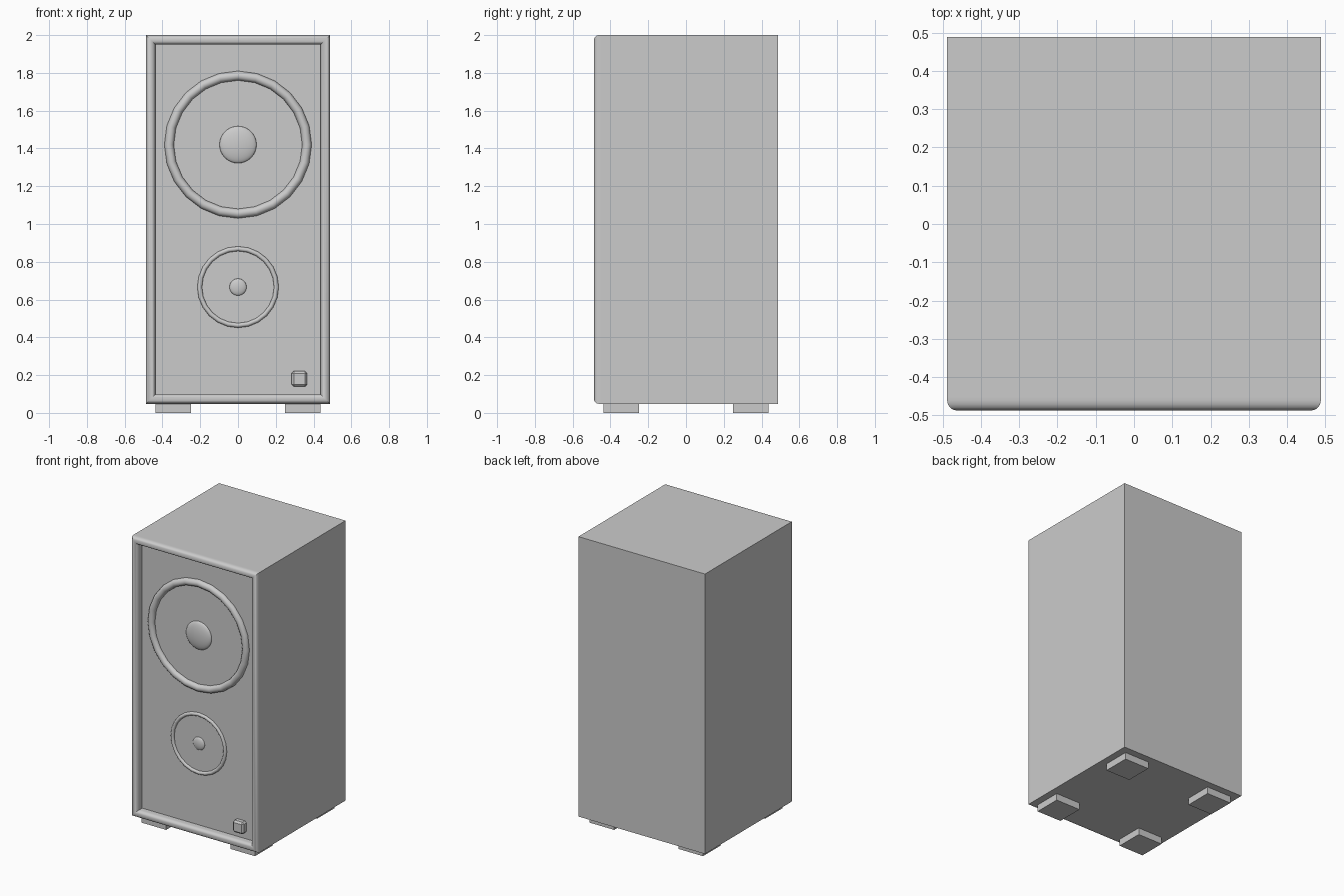
import bpy, bmesh
from math import sin, cos, pi, radians

if "Cube" in bpy.data.objects:
    bpy.data.objects.remove(bpy.data.objects["Cube"])

PANEL_Y = -0.43


def smooth(obj, angle=35):
    bpy.ops.object.select_all(action='DESELECT')
    obj.select_set(True)
    bpy.context.view_layer.objects.active = obj
    bpy.ops.object.shade_smooth_by_angle(angle=radians(angle))


def box(name, center, size):
    bpy.ops.mesh.primitive_cube_add(size=1, location=center)
    obj = bpy.context.object
    obj.name = name
    obj.scale = size
    bpy.ops.object.transform_apply(location=False, rotation=False, scale=True)
    return obj


# Cabinet: rectangular loops follow the side wall, half-round rim and sunken panel
def cabinet():
    hx, hz, cz = 0.488, 0.976, 1.024
    profile = [(0, 0.488), (0, -0.45)]
    steps = 8
    for i in range(steps + 1):
        a = pi * i / steps
        profile.append((0.025 - 0.025 * cos(a), -0.461 - 0.026 * sin(a)))
    profile.append((0.05, PANEL_Y))
    bm = bmesh.new()
    loops = []
    for inset, y in profile:
        x, z = hx - inset, hz - inset
        loops.append([bm.verts.new((sx * x, y, cz + sz * z))
                      for sx, sz in ((-1, -1), (1, -1), (1, 1), (-1, 1))])
    for a, b in zip(loops, loops[1:]):
        for i in range(4):
            j = (i + 1) % 4
            bm.faces.new((a[i], a[j], b[j], b[i]))
    bm.faces.new(loops[0])
    bm.faces.new(loops[-1])
    bmesh.ops.recalc_face_normals(bm, faces=bm.faces)
    mesh = bpy.data.meshes.new("cabinet")
    bm.to_mesh(mesh)
    bm.free()
    obj = bpy.data.objects.new("cabinet", mesh)
    bpy.context.collection.objects.link(obj)
    smooth(obj)


# Driver: surround ring and flattened centre dome
def driver(name, z, ring_r, tube_r, dome_r, dome_h):
    bpy.ops.mesh.primitive_torus_add(
        major_radius=ring_r, minor_radius=tube_r, major_segments=24, minor_segments=12,
        location=(0, PANEL_Y, z), rotation=(pi / 2, 0, 0))
    ring = bpy.context.object
    ring.name = name + "_ring"
    smooth(ring)
    bpy.ops.mesh.primitive_uv_sphere_add(
        segments=32, ring_count=16, radius=1, location=(0, PANEL_Y, z), rotation=(pi / 2, 0, 0))
    dome = bpy.context.object
    dome.name = name + "_dome"
    dome.scale = (dome_r, dome_r, dome_h)
    smooth(dome)


cabinet()
driver("large_driver", 1.42, 0.365, 0.025, 0.098, 0.025)
driver("small_driver", 0.666, 0.203, 0.0125, 0.045, 0.015)

# Power button with a chamfered face
button = box("power_button", (0.325, PANEL_Y, 0.18), (0.083, 0.08, 0.083))
bevel = button.modifiers.new("bevel", 'BEVEL')
bevel.width = 0.012
bevel.segments = 1

# Feet
for sx in (-1, 1):
    for sy in (-1, 1):
        box("foot", (sx * 0.343, sy * 0.343, 0.025), (0.19, 0.19, 0.05))
